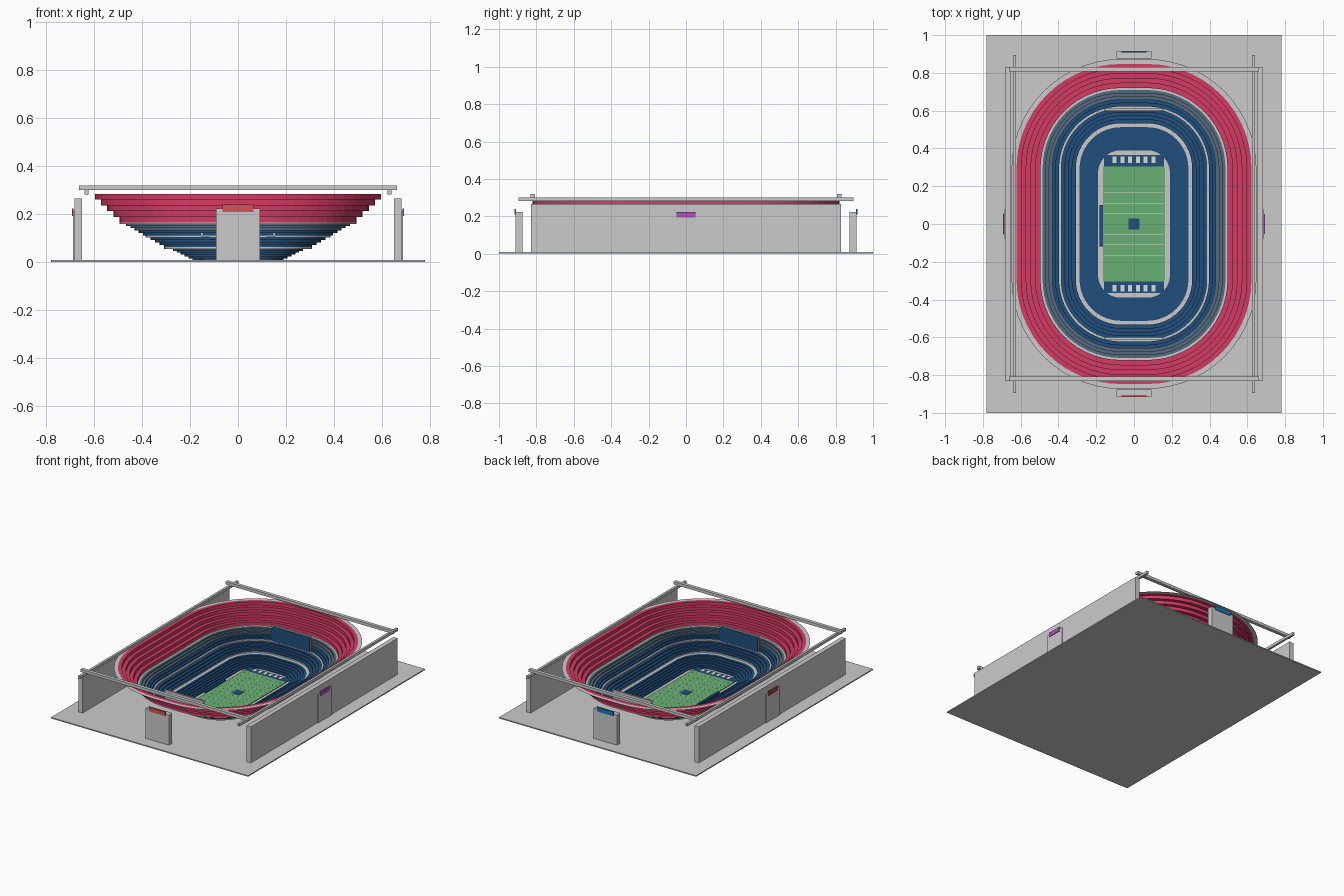
import bpy, math

if "Cube" in bpy.data.objects:
    bpy.data.objects.remove(bpy.data.objects["Cube"])


def srgb(c):
    return c / 12.92 if c <= 0.04 else ((c + 0.055) / 1.055) ** 2.4


def material(name, r, g, b):
    m = bpy.data.materials.new(name)
    m.diffuse_color = (srgb(r), srgb(g), srgb(b), 1)
    m.use_nodes = True
    m.node_tree.nodes["Principled BSDF"].inputs["Base Color"].default_value = m.diffuse_color
    return m


RED = material("red", 0.83, 0.23, 0.39)
BLUE = material("blue", 0.13, 0.31, 0.49)
SLATE = material("slate", 0.33, 0.42, 0.49)
GREEN = material("green", 0.41, 0.69, 0.45)
PALE = material("pale", 0.85, 0.88, 0.85)
CORAL = material("coral", 0.85, 0.32, 0.33)
PURPLE = material("purple", 0.68, 0.32, 0.72)
SKY = material("sky", 0.10, 0.47, 0.70)
BRICK = material("brick", 0.70, 0.25, 0.20)


def make(name, verts, faces, mat=None):
    me = bpy.data.meshes.new(name)
    me.from_pydata(verts, [], faces)
    if mat:
        me.materials.append(mat)
    ob = bpy.data.objects.new(name, me)
    bpy.context.collection.objects.link(ob)
    return ob


def box(name, x0, x1, y0, y1, z0, z1, mat=None):
    v = [(x, y, z) for x in (x0, x1) for y in (y0, y1) for z in (z0, z1)]
    f = [(0, 1, 3, 2), (4, 6, 7, 5), (0, 4, 5, 1), (2, 3, 7, 6), (0, 2, 6, 4), (1, 5, 7, 3)]
    return make(name, v, f, mat)


SEG = 14


def ring(hw, z):
    """Rounded oblong loop, half-width hw, growing as an offset curve."""
    hl = hw + 0.2 + 0.025 * min(1, (hw - 0.19) / 0.1)
    r = hw - 0.07
    pts = []
    for k, (sx, sy) in enumerate([(1, 1), (-1, 1), (-1, -1), (1, -1)]):
        for i in range(SEG + 1):
            a = math.pi / 2 * (k + i / SEG)
            pts.append((sx * 0.07 + r * math.cos(a), sy * (hl - r) + r * math.sin(a), z))
    return pts


def tier(name, profile, mat=None):
    """Loft the oblong loop through (half-width, height) pairs."""
    n = 4 * (SEG + 1)
    verts = [p for hw, z in profile for p in ring(hw, z)]
    faces = [(j * n + i, j * n + n + i, j * n + n + (i + 1) % n, j * n + (i + 1) % n)
             for j in range(len(profile) - 1) for i in range(n)]
    return make(name, verts, faces, mat)


def steps(w0, z0, w1, z1, rows):
    out = [(w0, z0)]
    for i in range(rows):
        z = z0 + (z1 - z0) * (i + 1) / rows
        out += [(w0 + (w1 - w0) * i / rows, z), (w0 + (w1 - w0) * (i + 1) / rows, z)]
    return out


# Ground slab
box("ground_slab", -0.78, 0.78, -1, 1, 0, 0.008)

# Seating bowl, tier by tier from the field outward
tier("lower_seating", steps(0.19, 0.008, 0.288, 0.055, 6), BLUE)
tier("lower_walkway", [(0.288, 0.055), (0.308, 0.055), (0.308, 0.062)])
tier("middle_seating", steps(0.308, 0.062, 0.385, 0.103, 4), BLUE)
tier("middle_walkway", [(0.385, 0.103), (0.385, 0.112), (0.397, 0.112)])
tier("club_seating", steps(0.397, 0.112, 0.432, 0.132, 2), BLUE)
tier("suite_ring", steps(0.432, 0.132, 0.484, 0.160, 3), SLATE)
tier("upper_walkway", [(0.484, 0.160), (0.495, 0.160), (0.495, 0.165)])
tier("upper_seating", steps(0.495, 0.165, 0.622, 0.285, 5), RED)
tier("bowl_rim", [(0.622, 0.285), (0.648, 0.285)])

# Playing field with yard lines, end zones and a centre patch
box("sideline_surround", -0.182, -0.165, -0.12, 0.10, 0.008, 0.02, BLUE)
box("field_grass", -0.165, 0.165, -0.305, 0.305, 0.008, 0.013, GREEN)
for i in range(-5, 6):
    y = i * 0.055
    box("yard_line", -0.16, 0.16, y - 0.001, y + 0.001, 0.013, 0.0135, PALE)
box("centre_patch", -0.03, 0.03, -0.03, 0.03, 0.013, 0.0145, BLUE)
for s in (-1, 1):
    y0, y1 = sorted((s * 0.305, s * 0.365))
    box("end_zone", -0.16, 0.16, y0, y1, 0.008, 0.013, BLUE)
    for i in range(6):
        x = (i - 2.5) * 0.041
        box("end_zone_block", x - 0.011, x + 0.011, s * 0.34 - 0.018, s * 0.34 + 0.018, 0.013, 0.0145, PALE)

# Big screens over each end of the bowl
for s in (-1, 1):
    y0, y1 = sorted((s * 0.60, s * 0.612))
    box("screen_frame", -0.155, 0.155, y0, y1, 0.105, 0.225)
    y0, y1 = sorted((s * 0.597, s * 0.60))
    box("screen_panel", -0.148, 0.148, y0, y1, 0.112, 0.218, BLUE)

# Side walls with entrance panels and signs
for s, mat in ((-1, BRICK), (1, PURPLE)):
    x0, x1 = sorted((s * 0.65, s * 0.683))
    box("side_wall", x0, x1, -0.83, 0.83, 0.008, 0.266)
    x0, x1 = sorted((s * 0.683, s * 0.689))
    box("side_entrance", x0, x1, -0.077, 0.077, 0.008, 0.213)
    x0, x1 = sorted((s * 0.686, s * 0.693))
    box("side_sign", x0, x1, -0.052, 0.052, 0.193, 0.224, mat)

# End entrance towers with signs
for s, mat in ((-1, CORAL), (1, SKY)):
    y0, y1 = sorted((s * 0.875, s * 0.912))
    box("end_tower", -0.092, 0.092, y0, y1, 0.008, 0.224)
    y0, y1 = sorted((s * 0.908, s * 0.916))
    box("end_sign", -0.065, 0.065, y0, y1, 0.21, 0.24, mat)

# Roof beams, long pair below and cross pair on top
for s in (-1, 1):
    box("long_beam", s * 0.632 - 0.008, s * 0.632 + 0.008, -0.895, 0.895, 0.283, 0.302)
    box("cross_beam", -0.663, 0.663, s * 0.82 - 0.012, s * 0.82 + 0.012, 0.300, 0.320)
